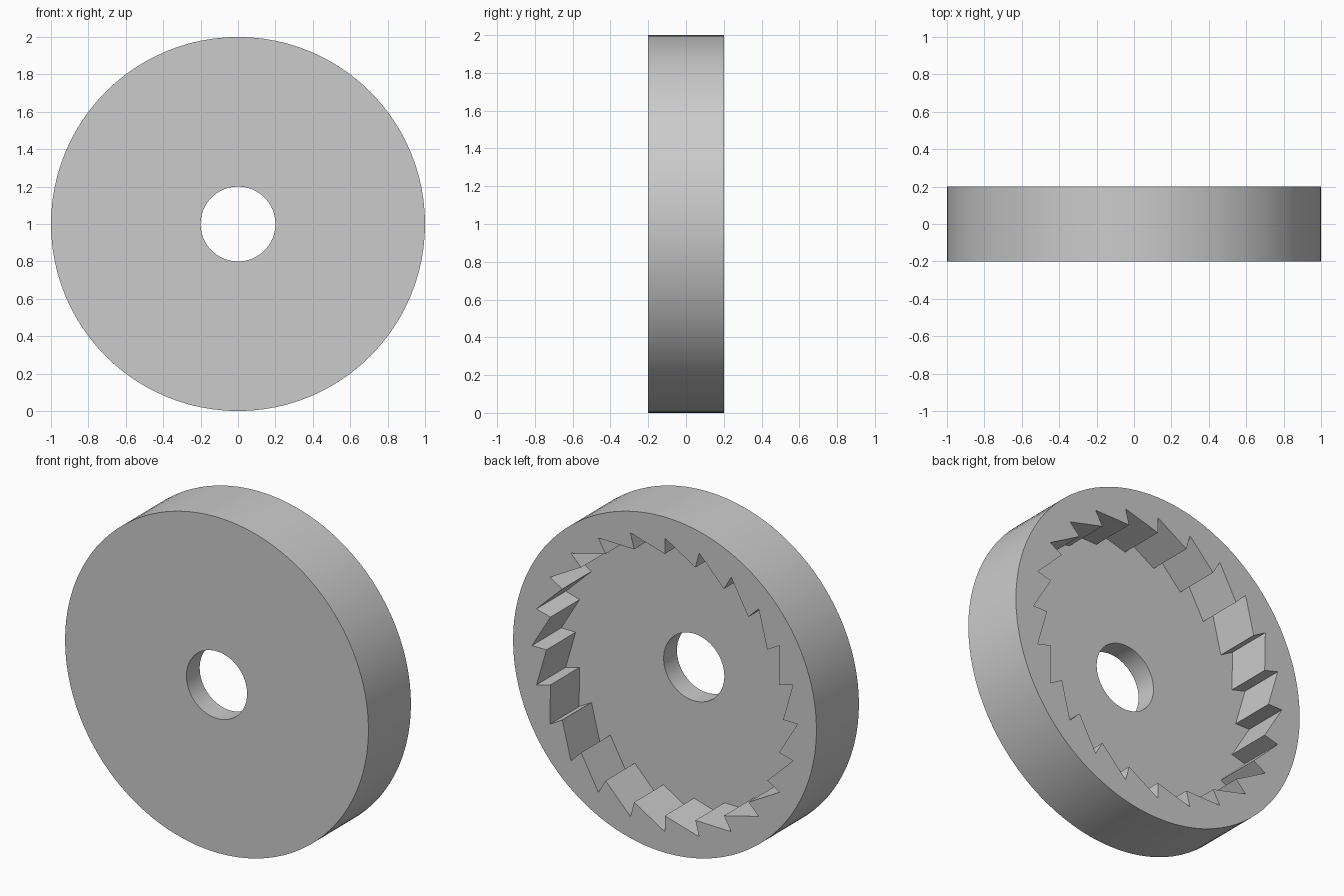
import bpy
import bmesh
from math import cos, sin, pi, radians

cube = bpy.data.objects.get("Cube")
if cube:
    bpy.data.objects.remove(cube)

FRONT, FLOOR, BACK = -0.2, -0.075, 0.2
RIM_R, HOLE_R = 1.0, 0.2
TIP_R, ROOT_R, TEETH = 0.875, 0.78, 24
SEGMENTS = 96

# Outlines as (radius, angle) pairs
def circle(radius):
    return [(radius, 2 * pi * i / SEGMENTS) for i in range(SEGMENTS)]

# Saw teeth: a radial step, then a long ramp to the next tip
teeth = [(r, 2 * pi * i / TEETH) for i in range(TEETH) for r in (TIP_R, ROOT_R)]

bm = bmesh.new()

def ring(outline, y):
    verts = [bm.verts.new((-r * cos(a), y, 1 + r * sin(a))) for r, a in outline]
    edges = [bm.edges.new((v, verts[i - 1])) for i, v in enumerate(verts)]
    return verts, edges

def wall(a, b):
    for i in range(len(a[0])):
        bm.faces.new((a[0][i - 1], a[0][i], b[0][i], b[0][i - 1]))

def flat(outer, inner):
    bmesh.ops.triangle_fill(bm, use_beauty=True, use_dissolve=False,
                            edges=outer[1] + inner[1])

rim_front, rim_back = ring(circle(RIM_R), FRONT), ring(circle(RIM_R), BACK)
hole_front, hole_floor = ring(circle(HOLE_R), FRONT), ring(circle(HOLE_R), FLOOR)
teeth_back, teeth_floor = ring(teeth, BACK), ring(teeth, FLOOR)

# Flat faces: front, back rim and recess floor
flat(rim_front, hole_front)
flat(rim_back, teeth_back)
flat(teeth_floor, hole_floor)

# Walls: outer rim, ratchet teeth and centre hole
wall(rim_front, rim_back)
wall(teeth_back, teeth_floor)
wall(hole_floor, hole_front)
bmesh.ops.recalc_face_normals(bm, faces=bm.faces[:])

mesh = bpy.data.meshes.new("ratchet_wheel")
bm.to_mesh(mesh)
bm.free()
wheel = bpy.data.objects.new("ratchet_wheel", mesh)
bpy.context.collection.objects.link(wheel)

# Plain grey material
grey = bpy.data.materials.new("light_grey")
grey.use_nodes = True
colour = (0.6, 0.6, 0.6, 1)
grey.diffuse_color = colour
for node in grey.node_tree.nodes:
    if node.type == "BSDF_PRINCIPLED":
        node.inputs["Base Color"].default_value = colour
mesh.materials.append(grey)

bpy.ops.object.select_all(action="DESELECT")
wheel.select_set(True)
bpy.context.view_layer.objects.active = wheel
bpy.ops.object.shade_smooth_by_angle(angle=radians(25))
